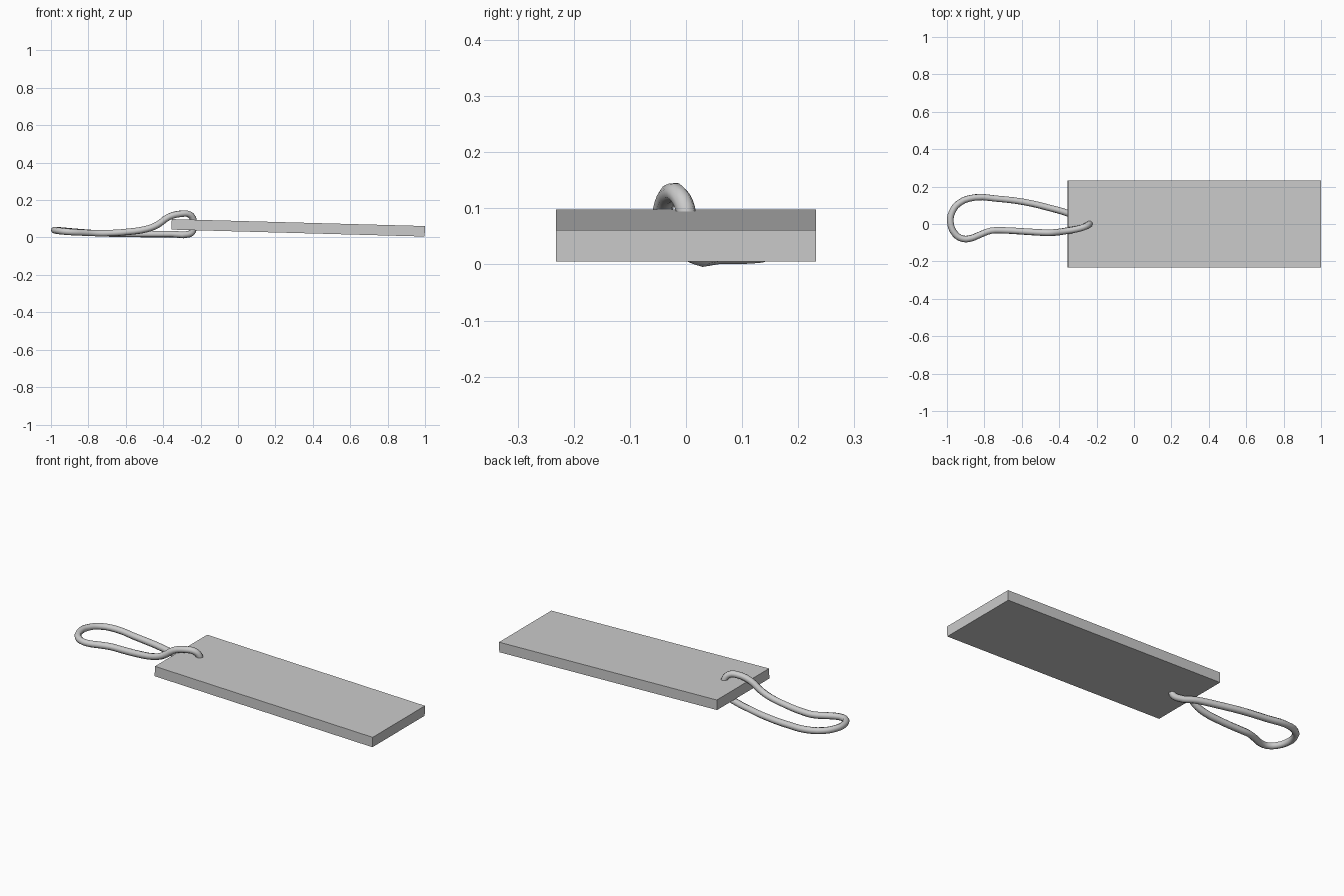
import bpy, math

# Flat tag plate, tilted slightly so its cord end is raised
bpy.ops.mesh.primitive_cube_add(size=1, location=(0.322, 0, 0.0515),
                                rotation=(0, math.radians(1.57), 0))
plate = bpy.context.object
plate.name = "tag_plate"
plate.scale = (1.354, 0.464, 0.056)

# Closed cord loop: over the plate, round the far end, under and up through it
path = [
    (-0.238, 0.002, 0.070), (-0.241, -0.002, 0.102), (-0.262, -0.014, 0.124),
    (-0.300, -0.026, 0.127), (-0.370, -0.038, 0.110), (-0.430, -0.046, 0.068),
    (-0.485, -0.046, 0.046), (-0.590, -0.040, 0.030), (-0.700, -0.034, 0.023),
    (-0.765, -0.036, 0.023), (-0.830, -0.060, 0.026), (-0.870, -0.076, 0.028),
    (-0.915, -0.079, 0.031), (-0.955, -0.055, 0.035), (-0.982, 0.010, 0.039),
    (-0.972, 0.065, 0.039), (-0.935, 0.112, 0.036), (-0.850, 0.142, 0.029),
    (-0.740, 0.136, 0.022), (-0.590, 0.118, 0.019), (-0.460, 0.088, 0.018),
    (-0.350, 0.056, 0.018), (-0.262, 0.014, 0.018), (-0.242, 0.005, 0.032),
]
curve = bpy.data.curves.new("cord_loop", 'CURVE')
curve.dimensions = '3D'
curve.bevel_depth = 0.0178
curve.bevel_resolution = 2
curve.resolution_u = 3
spline = curve.splines.new('BEZIER')
spline.bezier_points.add(len(path) - 1)
for point, co in zip(spline.bezier_points, path):
    point.co = co
    point.handle_left_type = point.handle_right_type = 'AUTO'
spline.use_cyclic_u = True
spline.use_smooth = True
cord = bpy.data.objects.new("cord_loop", curve)
bpy.context.collection.objects.link(cord)
